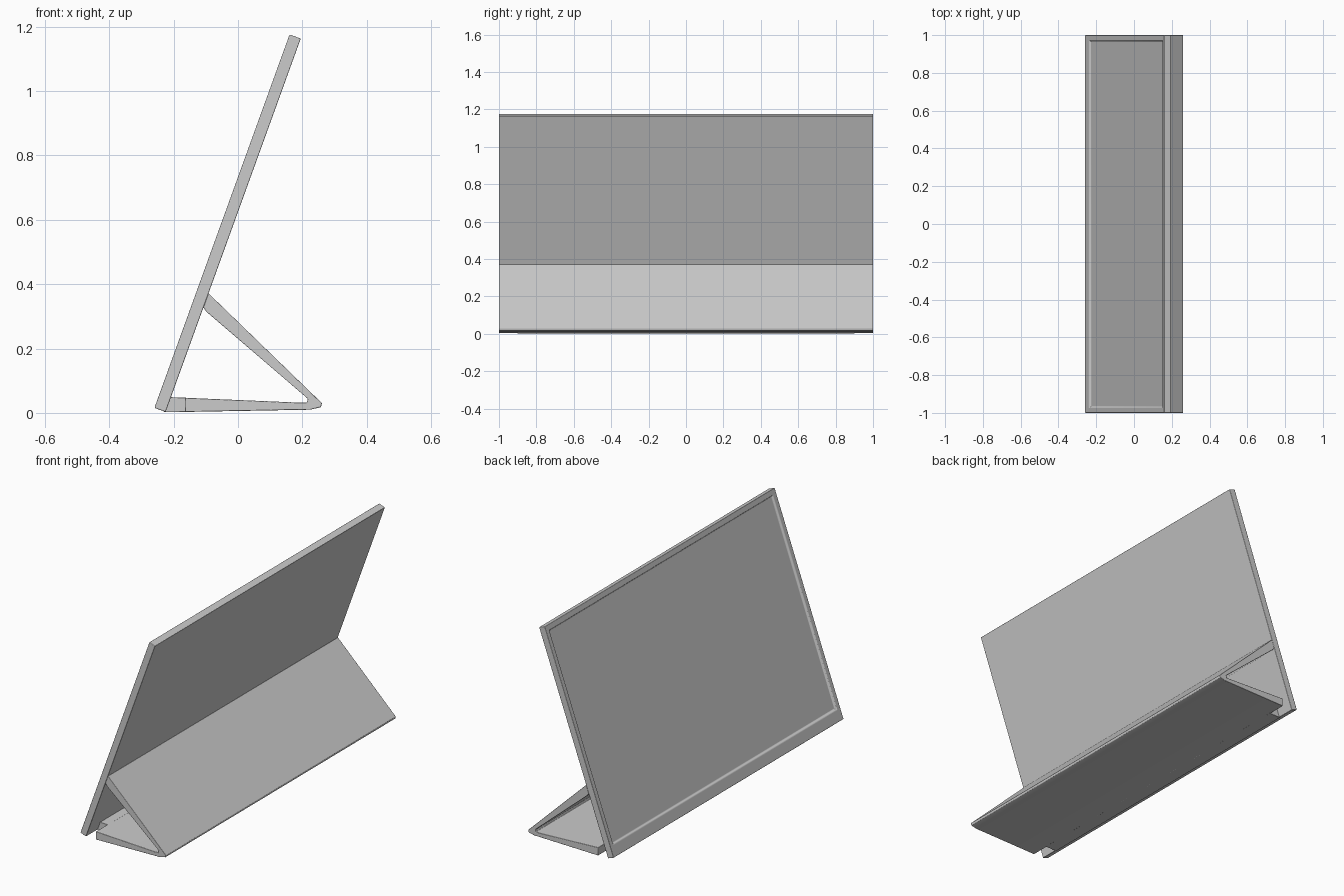
import bpy, bmesh, math
from mathutils import Matrix

if "Cube" in bpy.data.objects:
    bpy.data.objects.remove(bpy.data.objects["Cube"])


def finish(bm, name, bevel, segments=3):
    bmesh.ops.recalc_face_normals(bm, faces=bm.faces)
    me = bpy.data.meshes.new(name)
    bm.to_mesh(me)
    bm.free()
    ob = bpy.data.objects.new(name, me)
    bpy.context.collection.objects.link(ob)
    bpy.context.view_layer.objects.active = ob
    bpy.ops.object.select_all(action='DESELECT')
    ob.select_set(True)
    mod = ob.modifiers.new("soft_edges", 'BEVEL')
    mod.width, mod.segments, mod.limit_method = bevel, segments, 'ANGLE'
    mod.angle_limit = math.radians(25)
    bpy.ops.object.shade_smooth_by_angle(angle=math.radians(35))
    return ob


def extrude_profile(bm, pts, half):
    """Extrude an xz profile symmetrically along y."""
    a = [bm.verts.new((x, -half, z)) for x, z in pts]
    b = [bm.verts.new((x, half, z)) for x, z in pts]
    n = len(pts)
    bm.faces.new(a)
    bm.faces.new(b[::-1])
    for i in range(n):
        bm.faces.new((a[i], a[(i + 1) % n], b[(i + 1) % n], b[i]))


# Tilted screen panel: nested rectangles lofted from the back to the recessed glass
TILT, HEIGHT, THICK = math.radians(19.9), 1.234, 0.037
rings = [  # depth, half width, bottom, top
    (0.0, 1.0, 0.0, HEIGHT),
    (-THICK, 1.0, 0.0, HEIGHT),
    (-THICK, 0.973, 0.062, HEIGHT - 0.028),
    (-THICK + 0.010, 0.967, 0.068, HEIGHT - 0.034),
]
bm = bmesh.new()
loops = [[bm.verts.new((d, y, z)) for y, z in ((-w, lo), (w, lo), (w, hi), (-w, hi))]
         for d, w, lo, hi in rings]
bm.faces.new(loops[0])
bm.faces.new(loops[-1])
for a, b in zip(loops, loops[1:]):
    for i in range(4):
        j = (i + 1) % 4
        bm.faces.new((a[i], a[j], b[j], b[i]))
bm.transform(Matrix.Translation((-0.225, 0, 0.003)) @ Matrix.Rotation(TILT, 4, 'Y'))
finish(bm, "screen_panel", 0.003)

# Folded stand: foot plate and leaning back leg in one V-shaped profile
bm = bmesh.new()
extrude_profile(bm, [
    (-0.165, 0.003), (0.225, 0.010), (0.258, 0.018), (0.261, 0.030),
    (-0.092, 0.372), (-0.108, 0.328), (-0.098, 0.314),
    (0.217, 0.044), (0.214, 0.032), (0.19, 0.032), (-0.165, 0.047)], 1.0)
finish(bm, "folded_stand", 0.002, 2)

# Narrower hinge strip joining the foot plate to the screen
bm = bmesh.new()
extrude_profile(bm, [(-0.23, 0.002), (-0.16, 0.003), (-0.16, 0.047), (-0.214, 0.049)], 0.9)
finish(bm, "hinge_strip", 0.001, 1)
